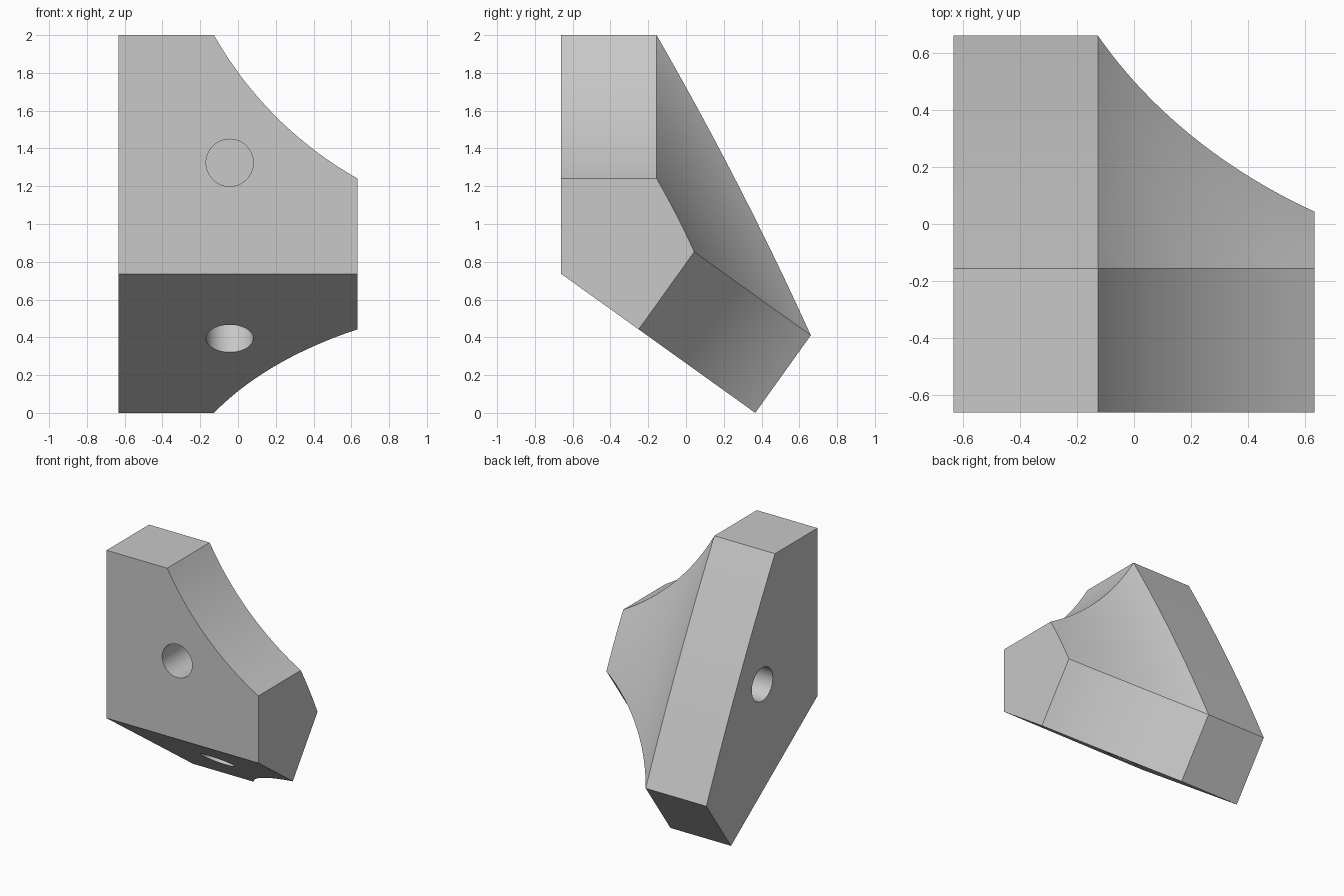
import bpy, bmesh, math
from mathutils import Vector, Matrix

cube = bpy.data.objects.get("Cube")
if cube:
    bpy.data.objects.remove(cube, do_unlink=True)

LENGTH, WIDTH = 1.264, 0.505             # arm length and arm width
LEFT_X = -LENGTH / 2
CORNER = Vector((-0.661, 0.736))         # corner of the side profile (y, z)
TILT = math.radians(35.6)
SLOPE = Vector((math.cos(TILT), -math.sin(TILT)))
SLOPE_UP = Vector((math.sin(TILT), math.cos(TILT)))
HOLE_RADIUS, HOLE_DEPTH = 0.125, 0.5

grey = bpy.data.materials.new("light_grey")
grey.use_nodes = True
grey.diffuse_color = (0.58, 0.58, 0.58, 1)
grey.node_tree.nodes["Principled BSDF"].inputs["Base Color"].default_value = grey.diffuse_color


def arc(a, b, half_degrees, steps):
    """Points on an arc from a to b; a negative angle bends it inward."""
    h = math.radians(half_degrees)
    along = (b - a).normalized()
    across = Vector((-along.y, along.x))
    r = (b - a).length / 2 / math.sin(h)
    points = []
    for i in range(steps + 1):
        phi = h * (2 * i / steps - 1)
        points.append((a + b) / 2 + along * r * math.sin(phi)
                      + across * r * (math.cos(phi) - math.cos(h)))
    return points


def section(reach):
    """Side profile whose two arms are as long as reach."""
    top = CORNER + Vector((0, reach))
    foot = CORNER + SLOPE * reach
    back = arc(top + Vector((WIDTH, 0)), foot + SLOPE_UP * WIDTH, 2.8, 12)
    return [CORNER, top] + back + [foot]


# Body: profiles that shrink along x following the concave arc
stations = [Vector((0, LENGTH))]
stations += arc(Vector((WIDTH, LENGTH)), Vector((LENGTH, WIDTH)), -15.5, 28)
bm = bmesh.new()
rings = [[bm.verts.new((LEFT_X + s.x, p.x, p.y)) for p in section(s.y)] for s in stations]
count = len(rings[0])
strips = {}
for r0, r1 in zip(rings, rings[1:]):
    for j in range(count):
        k = (j + 1) % count
        strips.setdefault(j, []).append(bm.faces.new((r0[j], r0[k], r1[k], r1[j])))
bm.faces.new(rings[0])
bm.faces.new(rings[-1])
# Merge the flat front and the flat sloping underside
for j in (0, count - 1):
    bmesh.ops.dissolve_faces(bm, faces=strips[j])
bmesh.ops.recalc_face_normals(bm, faces=bm.faces)
mesh = bpy.data.meshes.new("corner_bracket")
bm.to_mesh(mesh)
bm.free()
mesh.materials.append(grey)
bracket = bpy.data.objects.new("corner_bracket", mesh)
bpy.context.collection.objects.link(bracket)
bpy.context.view_layer.objects.active = bracket
bracket.select_set(True)


def drill(name, centre, inward):
    """Cut a blind round hole into a flat face."""
    cut = bmesh.new()
    turn = inward.to_track_quat('Z', 'Y').to_matrix().to_4x4()
    bmesh.ops.create_cone(cut, cap_ends=True, segments=48, radius1=HOLE_RADIUS,
                          radius2=HOLE_RADIUS, depth=2 * HOLE_DEPTH,
                          matrix=Matrix.Translation(centre) @ turn)
    cut_mesh = bpy.data.meshes.new(name)
    cut.to_mesh(cut_mesh)
    cut.free()
    cut_mesh.materials.append(grey)
    cutter = bpy.data.objects.new(name, cut_mesh)
    cutter.hide_render = True
    bpy.context.collection.objects.link(cutter)
    mod = bracket.modifiers.new(name, 'BOOLEAN')
    mod.operation, mod.solver, mod.object = 'DIFFERENCE', 'EXACT', cutter
    bpy.ops.object.modifier_apply(modifier=name)
    bpy.data.objects.remove(cutter, do_unlink=True)


# Screw holes in the front, underside and flat side
inset = 0.588
hole_x = LEFT_X + inset
under = CORNER + SLOPE * inset
drill("front_hole", Vector((hole_x, CORNER.x, CORNER.y + inset)), Vector((0, 1, 0)))
drill("underside_hole", Vector((hole_x, under.x, under.y)), Vector((0, SLOPE_UP.x, SLOPE_UP.y)))
drill("side_hole", Vector((LEFT_X, -0.005, 1.075)), Vector((1, 0, 0)))

bpy.ops.object.shade_smooth_by_angle(angle=math.radians(20))
